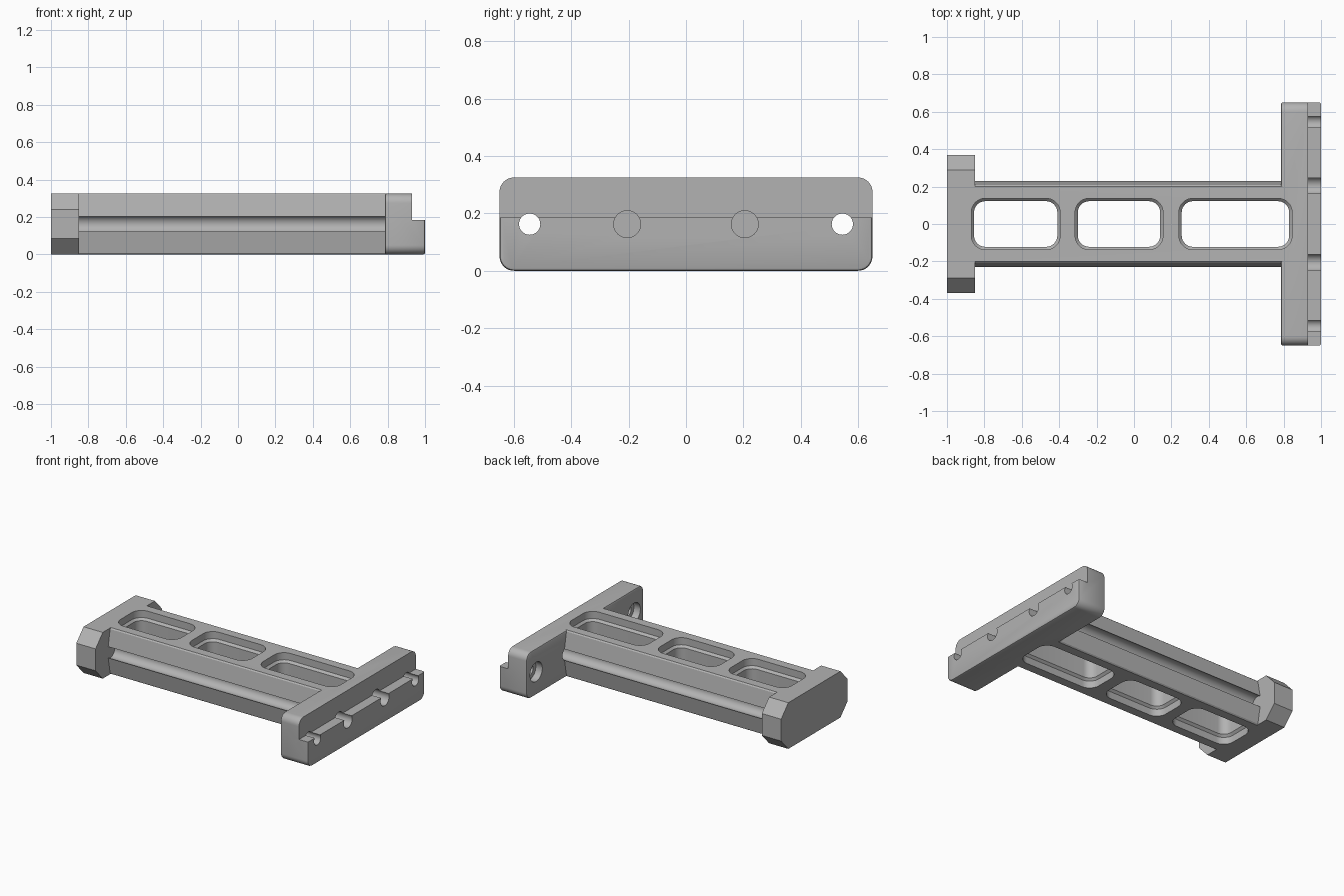
import bpy, bmesh, math
from mathutils import Vector

cube = bpy.data.objects.get("Cube")
if cube:
    bpy.data.objects.remove(cube)

gray = bpy.data.materials.new("matte gray")
gray.use_nodes = True
gray.diffuse_color = (0.45, 0.45, 0.45, 1)
gray.node_tree.nodes["Principled BSDF"].inputs["Base Color"].default_value = (0.45, 0.45, 0.45, 1)

H = 0.325
MID = H / 2


def loft(name, rings):
    """Closed solid skinned through rings of equal point count."""
    bm = bmesh.new()
    rows = [[bm.verts.new(p) for p in ring] for ring in rings]
    n = len(rows[0])
    for a, b in zip(rows, rows[1:]):
        for i in range(n):
            j = (i + 1) % n
            bm.faces.new((a[i], a[j], b[j], b[i]))
    bm.faces.new(rows[0])
    bm.faces.new(rows[-1])
    bmesh.ops.recalc_face_normals(bm, faces=bm.faces)
    mesh = bpy.data.meshes.new(name)
    bm.to_mesh(mesh)
    bm.free()
    mesh.materials.append(gray)
    ob = bpy.data.objects.new(name, mesh)
    bpy.context.collection.objects.link(ob)
    return ob


def rounded_rect(w, h, r, steps=8):
    """2D outline with half sizes w and h and corner radius r."""
    pts = []
    for k, (sx, sy) in enumerate(((1, 1), (-1, 1), (-1, -1), (1, -1))):
        for i in range(steps + 1):
            a = math.pi / 2 * (k + i / steps)
            pts.append((sx * (w - r) + r * math.cos(a), sy * (h - r) + r * math.sin(a)))
    return pts


def along_x(x, outline, y=0, z=MID):
    return [Vector((x, y + u, z + v)) for u, v in outline]


def prism_x(name, x0, x1, outline, y=0, z=MID):
    return loft(name, [along_x(x0, outline, y, z), along_x(x1, outline, y, z)])


def circle(r, n=40):
    return [(r * math.cos(math.tau * i / n), r * math.sin(math.tau * i / n)) for i in range(n)]


def combine(target, tool, operation):
    mod = target.modifiers.new(operation.lower(), 'BOOLEAN')
    mod.operation = operation
    mod.solver = 'EXACT'
    mod.object = tool
    bpy.context.view_layer.objects.active = target
    bpy.ops.object.modifier_apply(modifier=mod.name)
    bpy.data.objects.remove(tool)


def mirrored(quarter):
    """Mirror a quarter outline (top to side) into a full one."""
    right = quarter + [(u, -v) for u, v in reversed(quarter)]
    return right + [(-u, v) for u, v in reversed(right)]


# Central bar with sides that slope out to the middle
frame = prism_x("handle_frame", -0.9, 0.82, mirrored([(0.2, MID), (0.208, MID - 0.008), (0.232, 0.03)]))

# Octagonal end cap
combine(frame, prism_x("end_cap", -1, -0.85, mirrored([(0.29, MID), (0.37, 0.077)])), 'UNION')

# Mounting plate with softened rims
rim = rounded_rect(0.64, MID - 0.01, 0.04)
full = rounded_rect(0.65, MID, 0.05)
plate = loft("mounting_plate", [along_x(0.785, rim), along_x(0.788, rounded_rect(0.647, MID - 0.003, 0.047)),
                                along_x(0.795, full), along_x(0.99, full),
                                along_x(0.997, rounded_rect(0.647, MID - 0.003, 0.047)), along_x(1, rim)])
box = [(-0.8, 0.185), (0.8, 0.185), (0.8, 0.5), (-0.8, 0.5)]
combine(plate, prism_x("lip_step", 0.93, 1.1, box, z=0), 'DIFFERENCE')
combine(frame, plate, 'UNION')

# Rod channels, screw holes and counterbores on both sides
for side in (-1, 1):
    for name, x0, x1, y, r in (("rod_channel", -0.85, 1.1, 0.205, 0.047),
                               ("screw_hole", 0.7, 1.1, 0.545, 0.037),
                               ("counterbore", 0.7, 0.835, 0.545, 0.068)):
        combine(frame, prism_x(name, x0, x1, circle(r), y=side * y), 'DIFFERENCE')

# Three windows, wider at the mouths than in the middle
for x0, x1 in ((-0.87, -0.395), (-0.315, 0.155), (0.24, 0.845)):
    rings = []
    for z, inset in ((-0.1, 0), (0.05, 0), (0.065, 0.015), (H - 0.065, 0.015), (H - 0.05, 0), (H + 0.1, 0)):
        outline = rounded_rect((x1 - x0) / 2 - inset, 0.137 - inset, 0.075 - inset)
        rings.append([Vector(((x0 + x1) / 2 + u, v, z)) for u, v in outline])
    combine(frame, loft("window", rings), 'DIFFERENCE')

# Smooth rounded areas, keep creases sharp
bpy.ops.object.select_all(action='DESELECT')
frame.select_set(True)
bpy.context.view_layer.objects.active = frame
bpy.ops.object.shade_smooth_by_angle(angle=math.radians(28))
